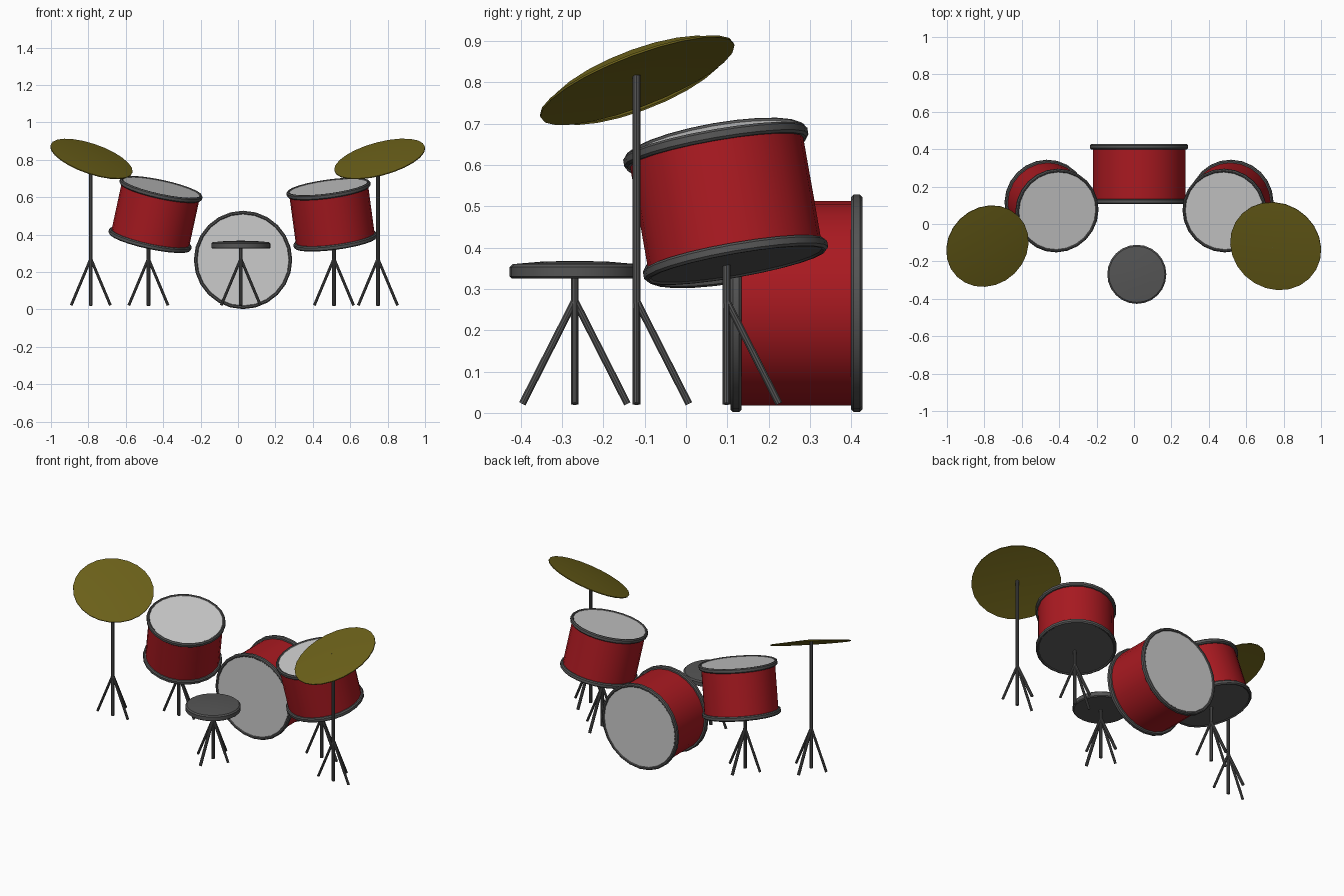
import bpy, bmesh, math
from mathutils import Vector, Matrix

if "Cube" in bpy.data.objects:
    bpy.data.objects.remove(bpy.data.objects["Cube"])

SEGS = 24


def material(name, rgb):
    m = bpy.data.materials.new(name)
    m.diffuse_color = (*rgb, 1)
    m.use_nodes = True
    m.node_tree.nodes["Principled BSDF"].inputs["Base Color"].default_value = m.diffuse_color
    return m


RED = material("red_shell", (0.4, 0.01, 0.015))
DARK = material("dark_metal", (0.09, 0.09, 0.09))
GOLD = material("brass", (0.15, 0.12, 0.01))
HEAD = None


def lathe(name, profile, matrix, mat, closed=False, segs=SEGS):
    """Spin an (r, z) profile about local z; r = 0 points become poles."""
    bm = bmesh.new()
    rings = []
    for r, z in profile:
        if r == 0:
            rings.append([bm.verts.new((0, 0, z))] * segs)
        else:
            rings.append([bm.verts.new((r * math.cos(2 * math.pi * i / segs),
                                        r * math.sin(2 * math.pi * i / segs), z))
                          for i in range(segs)])
    pairs = list(zip(rings, rings[1:]))
    if closed:
        pairs.append((rings[-1], rings[0]))
    for a, b in pairs:
        for i in range(segs):
            j = (i + 1) % segs
            bm.faces.new(list(dict.fromkeys((a[i], a[j], b[j], b[i]))))
    bmesh.ops.recalc_face_normals(bm, faces=bm.faces)
    me = bpy.data.meshes.new(name)
    bm.to_mesh(me)
    bm.free()
    ob = bpy.data.objects.new(name, me)
    bpy.context.collection.objects.link(ob)
    ob.matrix_world = matrix
    if mat:
        me.materials.append(mat)
    bpy.ops.object.select_all(action='DESELECT')
    ob.select_set(True)
    bpy.context.view_layer.objects.active = ob
    bpy.ops.object.shade_smooth_by_angle(angle=math.radians(35))
    return ob


def frame(centre, axis):
    """Local z pointing along axis, origin at centre."""
    q = Vector((0, 0, 1)).rotation_difference(Vector(axis).normalized())
    return Matrix.Translation(centre) @ q.to_matrix().to_4x4()


def rod(name, a, b, r):
    a, b = Vector(a), Vector(b)
    n = (b - a).length
    return lathe(name, [(0, 0), (r, 0), (r, n), (0, n)], frame(a, b - a), DARK, segs=10)


def drum(name, bottom, top, R, bottom_mat):
    """Shell, two rounded rims and two heads; bottom/top are the rim centres."""
    bottom, top = Vector(bottom), Vector(top)
    n = (top - bottom).length
    m = frame(bottom, top - bottom)
    body = R * 0.94
    lathe(name + "_shell", [(body, 0), (body, n)], m, RED)
    for label, z, s, mat in (("bottom", 0, -1, bottom_mat), ("top", n, 1, HEAD)):
        h, c = 0.0135, 0.006
        ring = [(body - 0.004, -h), (R - c, -h), (R, -h + c), (R, h - c),
                (R - c, h), (body + 0.002, h), (body - 0.004, h - c)]
        lathe(f"{name}_{label}_rim", [(r, z + s * t) for r, t in ring], m, DARK, closed=True)
        lathe(f"{name}_{label}_head", [(0, z + s * 0.009), (body + 0.001, z + s * 0.009),
                                       (body + 0.001, z)], m, mat)


def stand(name, x, y, top, legs):
    """Upright pole with splayed legs."""
    rod(name + "_pole", (x, y, 0.02), (x, y, top), 0.01)
    for i, (dx, dy) in enumerate(legs):
        rod(f"{name}_leg_{i + 1}", (x, y, 0.272),
            (x + dx, y + dy, 0.022), 0.009 if dy else 0.0075)


TRIPOD = [(-0.105, 0), (0.105, 0), (0, 0.127)]

# bass drum
drum("bass_drum", (0.027, 0.413, 0.265), (0.027, 0.121, 0.265), 0.263, HEAD)

# toms on stands
drum("left_tom", (-0.47, 0.12, 0.374), (-0.412, 0.072, 0.642), 0.226, DARK)
drum("right_tom", (0.521, 0.12, 0.37), (0.484, 0.072, 0.644), 0.226, DARK)
stand("left_tom_stand", -0.479, 0.098, 0.368, TRIPOD)
stand("right_tom_stand", 0.513, 0.098, 0.368, TRIPOD)

# cymbals: shallow thin cones
for side, x, px, R, nrm in (("left", -0.783, -0.787, 0.231, (0.31, -0.34, 0.89)),
                            ("right", 0.757, 0.748, 0.2505, (-0.246, -0.348, 0.905))):
    lathe(side + "_cymbal", [(0, 0.017), (R, 0), (R, -0.005), (0, 0.011)],
          frame((x, -0.119, 0.807), nrm), GOLD)
    stand(side + "_cymbal_stand", px, -0.12, 0.818, TRIPOD)

# stool
lathe("stool_seat", [(0, 0.325), (0.152, 0.325), (0.158, 0.33), (0.158, 0.353),
                     (0.15, 0.36), (0.08, 0.366), (0, 0.368)],
      Matrix.Translation((0.015, -0.269, 0)), DARK)
stand("stool", 0.015, -0.269, 0.33, TRIPOD + [(0, -0.127)])
